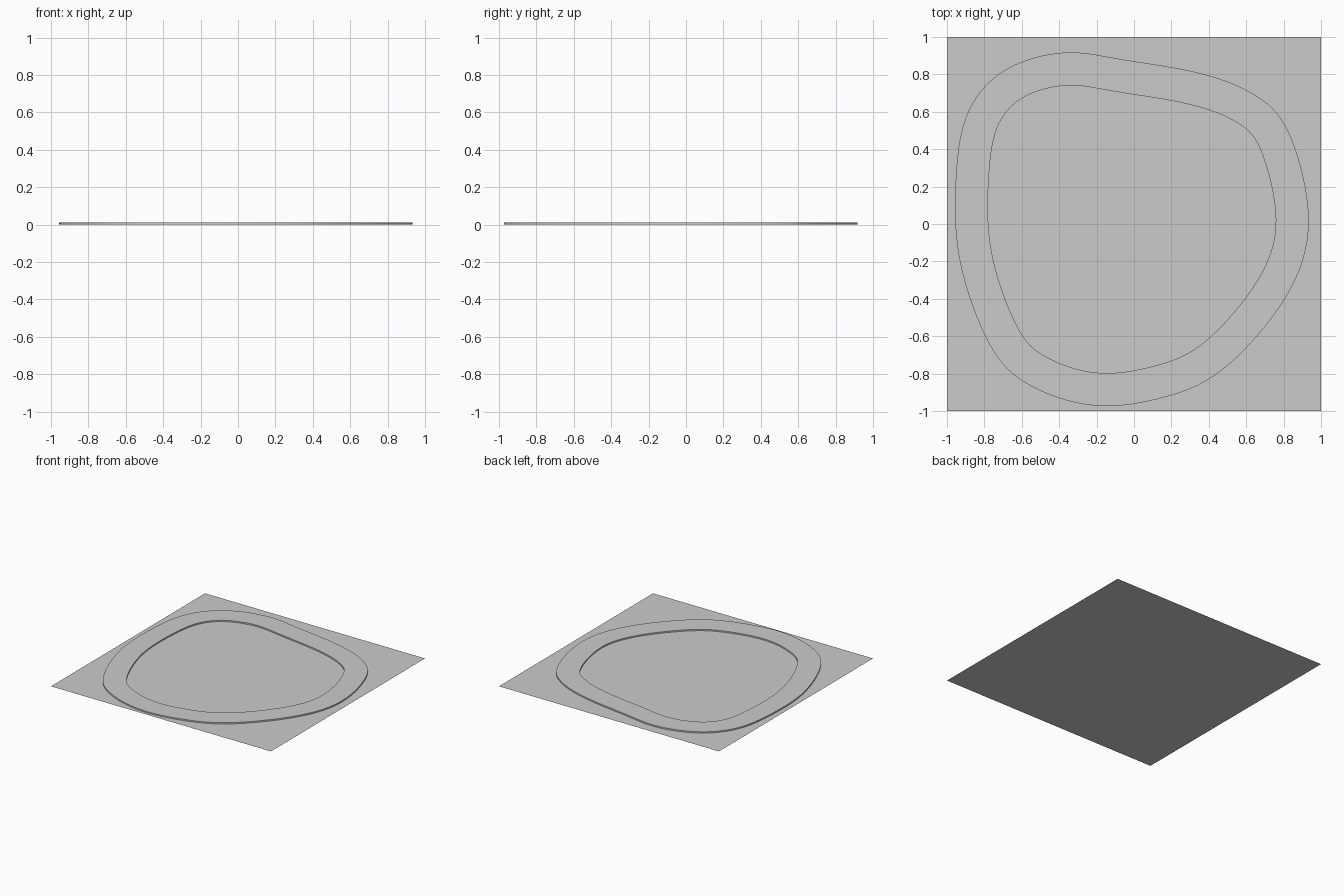
import bpy, bmesh
from mathutils import Vector

if "Cube" in bpy.data.objects:
    bpy.data.objects.remove(bpy.data.objects["Cube"])

HEIGHT = 0.011     # thickness of the raised band
WIDTH = 0.176      # width of the band

# Flat square sheet
bpy.ops.mesh.primitive_plane_add(size=2, location=(0, 0, 0))
bpy.context.object.name = "ground_sheet"

# Outer edge of the band, anticlockwise
knots = [Vector(p) for p in [
    (.943, .015), (.83, .50), (.635, .70), (.34, .812), (-.06, .878),
    (-.37, .922), (-.69, .83), (-.888, .61), (-.952, .28), (-.94, -.186),
    (-.77, -.66), (-.56, -.865), (-.229, -.974), (.117, -.94),
    (.465, -.795), (.82, -.39)]]


def smooth_loop(pts, steps=8, passes=8):
    """Closed Catmull-Rom curve, lightly relaxed."""
    n = len(pts)
    out = []
    for i in range(n):
        a, b, c, d = (pts[(i + k) % n] for k in (-1, 0, 1, 2))
        for s in range(steps):
            t = s / steps
            out.append(0.5 * (2 * b + (c - a) * t
                              + (2 * a - 5 * b + 4 * c - d) * t ** 2
                              + (3 * b - a - 3 * c + d) * t ** 3))
    m = len(out)
    for _ in range(passes):
        out = [out[i] * 0.5 + (out[i - 1] + out[(i + 1) % m]) * 0.25
               for i in range(m)]
    return out


def inset(loop, dist):
    """Constant-width offset towards the inside."""
    m = len(loop)
    res = []
    for i, p in enumerate(loop):
        t = (loop[(i + 1) % m] - loop[i - 1]).normalized()
        res.append(p + Vector((-t.y, t.x)) * dist)
    return res


outer = smooth_loop(knots)
inner = inset(outer, WIDTH)

# Raised band: outer wall, top face, inner wall
bm = bmesh.new()
rows = [[bm.verts.new((p.x, p.y, z)) for p in loop]
        for loop, z in ((outer, 0), (outer, HEIGHT), (inner, HEIGHT), (inner, 0))]
for low, high in zip(rows, rows[1:]):
    for i in range(len(low)):
        j = (i + 1) % len(low)
        bm.faces.new((low[i], low[j], high[j], high[i]))
mesh = bpy.data.meshes.new("track_band")
bm.to_mesh(mesh)
bm.free()
band = bpy.data.objects.new("track_band", mesh)
bpy.context.collection.objects.link(band)

bpy.ops.object.select_all(action='DESELECT')
band.select_set(True)
bpy.context.view_layer.objects.active = band
bpy.ops.object.shade_smooth_by_angle()
